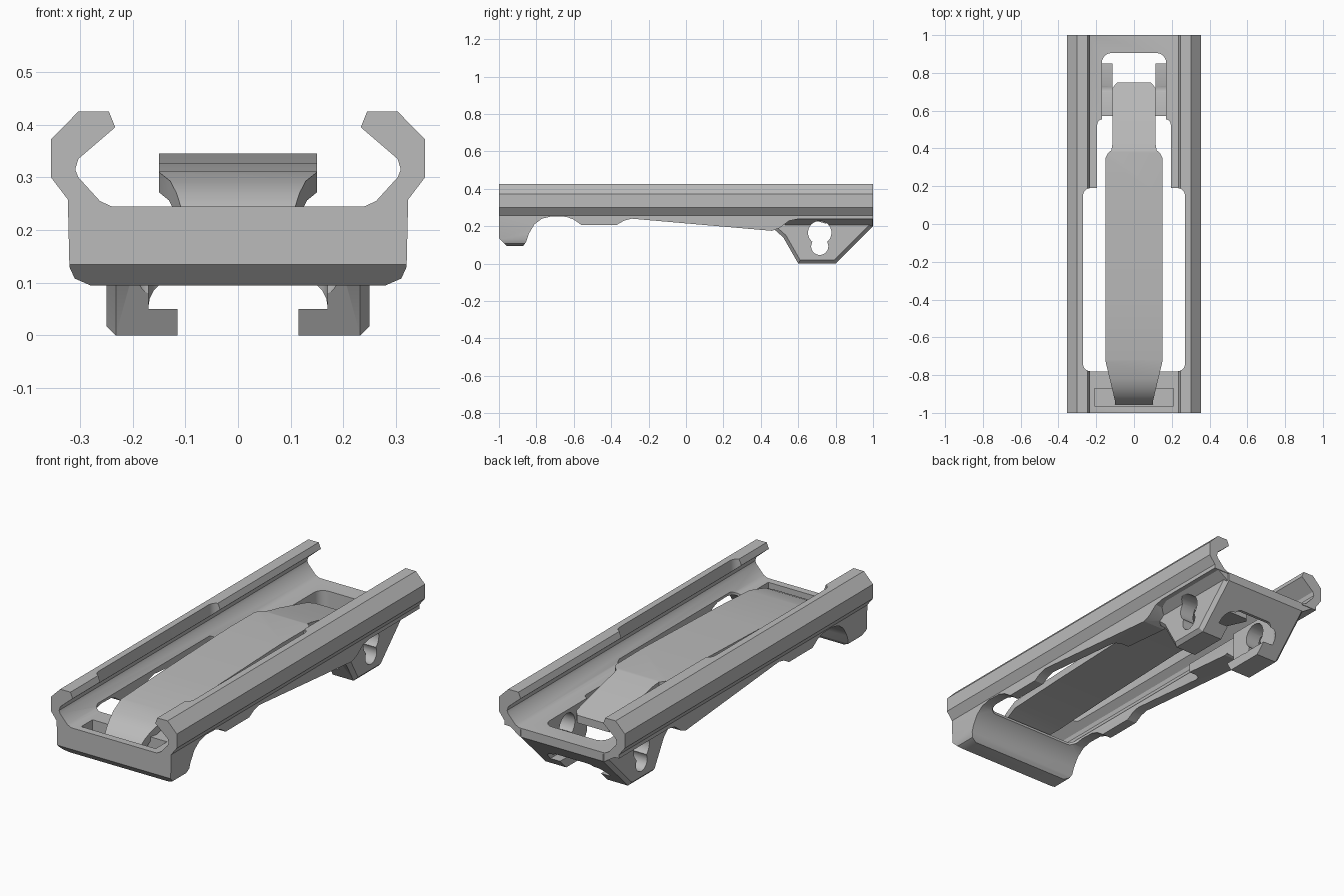
import bpy
import bmesh
from mathutils import Vector
from math import radians, sin, cos, pi

cube = bpy.data.objects.get("Cube")
if cube:
    bpy.data.objects.remove(cube, do_unlink=True)

grey = bpy.data.materials.new("plain_grey")
grey.use_nodes = True
grey.diffuse_color = (0.5, 0.5, 0.5, 1)
grey.node_tree.nodes["Principled BSDF"].inputs["Base Color"].default_value = (0.5, 0.5, 0.5, 1)


def prism(name, pts, axis, lo, hi, rounding=0, rim=0):
    """Extrude a flat outline along an axis; optionally round its corners or bevel its rims."""
    place = {"x": lambda p, d: (d, p[0], p[1]),
             "y": lambda p, d: (p[0], d, p[1]),
             "z": lambda p, d: (p[0], p[1], d)}[axis]
    bm = bmesh.new()
    cap = [bm.faces.new([bm.verts.new(place(p, d)) for p in pts]) for d in (lo, hi)]
    a, b = list(cap[0].verts), list(cap[1].verts)
    n = len(pts)
    for i in range(n):
        j = (i + 1) % n
        bm.faces.new((a[i], a[j], b[j], b[i]))
    bmesh.ops.recalc_face_normals(bm, faces=bm.faces)
    rims = [e for f in cap for e in f.edges]
    if rounding:
        edges = [e for e in bm.edges if e not in rims]
        bmesh.ops.bevel(bm, geom=edges, offset=rounding, segments=5, profile=0.5, affect="EDGES")
    if rim:
        bmesh.ops.bevel(bm, geom=rims, offset=rim, segments=1, profile=0.5, affect="EDGES")
    mesh = bpy.data.meshes.new(name)
    bm.to_mesh(mesh)
    bm.free()
    mesh.materials.append(grey)
    obj = bpy.data.objects.new(name, mesh)
    bpy.context.collection.objects.link(obj)
    return obj


def combine(obj, other, operation):
    """Apply a boolean and remove the helper."""
    mod = obj.modifiers.new(operation.lower(), "BOOLEAN")
    mod.operation, mod.solver, mod.object = operation, "EXACT", other
    bpy.context.view_layer.objects.active = obj
    bpy.ops.object.modifier_apply(modifier=mod.name)
    bpy.data.objects.remove(other, do_unlink=True)


def mirrored(half):
    return half + [(-x, v) for x, v in reversed(half)]


def rect(x0, x1, y0, y1):
    return [(x0, y0), (x1, y0), (x1, y1), (x0, y1)]


def circle(cy, cz, r, n=24):
    return [(cy + r * cos(2 * pi * i / n), cz + r * sin(2 * pi * i / n)) for i in range(n)]


def finish(obj):
    bpy.ops.object.select_all(action="DESELECT")
    obj.select_set(True)
    bpy.context.view_layer.objects.active = obj
    bpy.ops.object.shade_smooth_by_angle(angle=radians(25))


# Channel body with hooked side rails
section = mirrored([(.24, .245), (.262, .255), (.303, .3), (.309, .315), (.303, .335),
                    (.233, .395), (.245, .425), (.303, .425), (.355, .372), (.355, .3),
                    (.323, .258), (.32, .13), (.31, .108), (.28, .095)])
body = prism("rail_body", section, "y", -1, 1)

# Underside outline: front block, arch, sloping sills
side = [(-1.1, .5), (-1.1, .235), (-.96, .095), (-.87, .095), (-.855, .115), (-.84, .16),
        (-.81, .21), (-.77, .24), (-.72, .252), (-.64, .25), (-.6, .235), (-.56, .207),
        (-.37, .207), (-.33, .23), (-.29, .24), (.46, .175), (.5, .19), (.55, .228),
        (.6, .238), (1.1, .238), (1.1, .5)]
combine(body, prism("keep", side, "x", -.5, .5), "INTERSECT")

# Rear lug block with bevelled rims and a flared shoulder
lug_outline = [(.45, .243), (.48, .175), (.52, .14), (.6, 0), (.8, 0), (1, .2), (1, .243)]
lug = prism("lug", lug_outline, "x", -.25, .25, rim=.018)
shoulder = mirrored([(.24, .2), (.305, .243)])
combine(lug, prism("shoulder", shoulder, "y", .53, .997), "UNION")
combine(body, lug, "UNION")

# Openings from above, lug channel, lug pocket and front slot
cutters = [
    prism("main_opening", rect(-.27, .27, -.78, .19), "z", -.2, .6, rounding=.04),
    prism("rear_opening", rect(-.195, .195, .1, .555), "z", -.2, .6, rounding=.03),
    prism("lug_pocket", rect(-.17, .17, .45, .905), "z", .05, .6, rounding=.05),
    prism("lug_channel", rect(-.115, .115, -.1, .12), "y", .4, 1.1, rounding=.03),
    prism("front_slot", rect(-.21, .21, -.963, -.872), "z", .14, .3),
    prism("keyhole_top", circle(.715, .165, .063), "x", -.5, .5),
    prism("keyhole_bottom", circle(.715, .092, .046), "x", -.5, .5),
]
for cutter in cutters:
    combine(body, cutter, "DIFFERENCE")
finish(body)

# Bowed spring strip, narrowed at both ends
top = [(-.955, .165), (-.94, .2), (-.91, .24), (-.87, .27), (-.82, .293), (-.72, .312),
       (-.4, .327), (.14, .345), (.38, .343), (.5, .318), (.76, .25)]
under = []
for i, p in enumerate(top):
    q0, q1 = Vector(top[max(i - 1, 0)]), Vector(top[min(i + 1, len(top) - 1)])
    t = (q1 - q0).normalized()
    under.append((p[0] + t.y * .038, p[1] - t.x * .038))
strip = prism("spring_strip", top + under[::-1], "x", -.3, .3)
plan = mirrored([(.1, -.96), (.1, -.94), (.15, -.73), (.15, .35), (.138, .375), (.12, .39),
                 (.115, .42), (.115, .72), (.09, .748)])
combine(strip, prism("strip_plan", plan, "z", 0, .6), "INTERSECT")
finish(strip)
